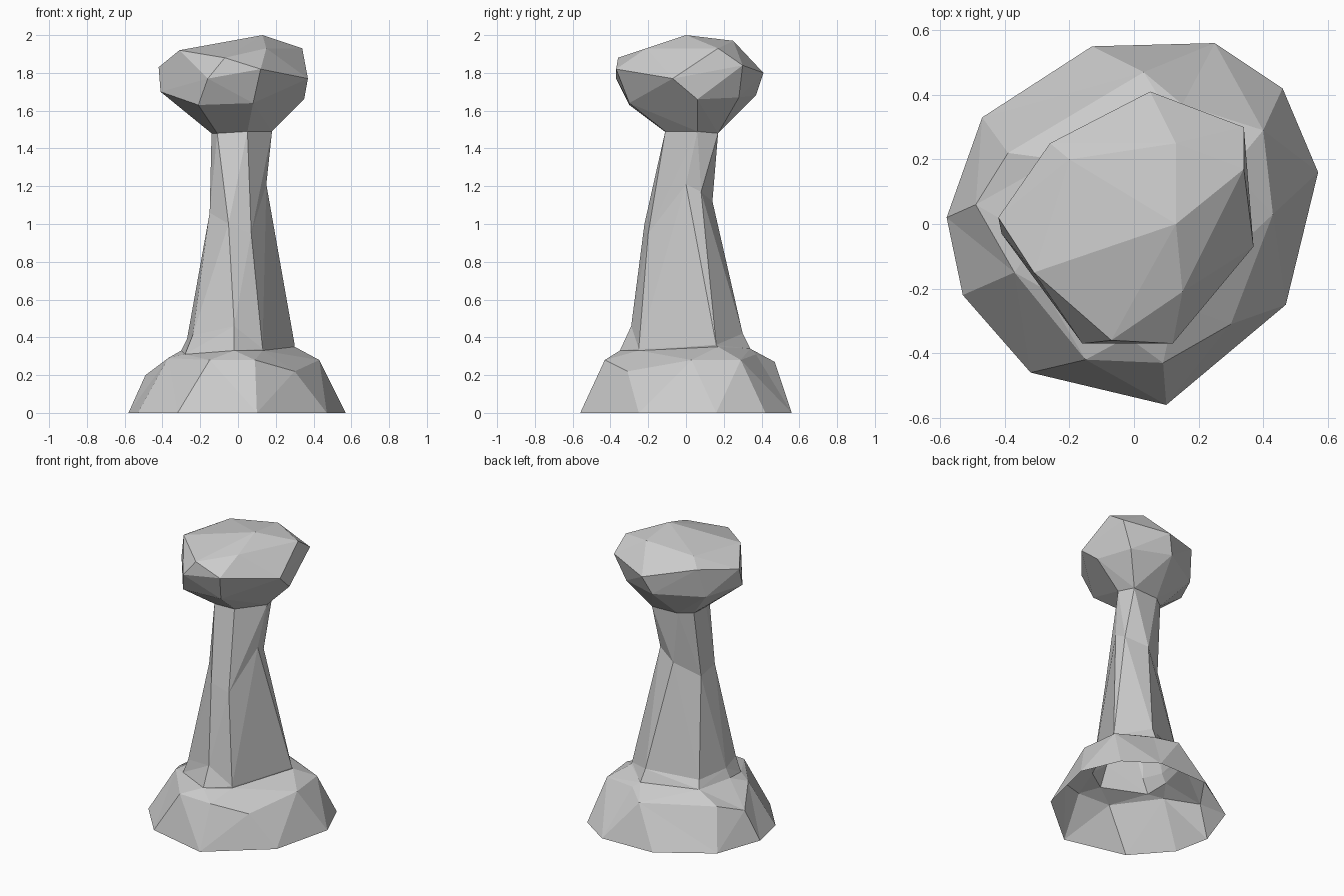
import bpy, bmesh
from math import atan2, tau
from mathutils import Vector

default_cube = bpy.data.objects.get("Cube")
if default_cube:
    bpy.data.objects.remove(default_cube, do_unlink=True)

stone = bpy.data.materials.new("grey stone")
stone.use_nodes = True
stone.diffuse_color = (0.6, 0.6, 0.6, 1)
stone.node_tree.nodes["Principled BSDF"].inputs["Base Color"].default_value = stone.diffuse_color


def finish(bm, name):
    """Turn a bmesh into a flat-shaded stone object."""
    bmesh.ops.recalc_face_normals(bm, faces=bm.faces)
    mesh = bpy.data.meshes.new(name)
    bm.to_mesh(mesh)
    bm.free()
    mesh.materials.append(stone)
    part = bpy.data.objects.new(name, mesh)
    bpy.context.collection.objects.link(part)
    return part


def add_ring(bm, points):
    """Add corners counter-clockwise as (angle, vertex), repeating the first at the end."""
    points = [Vector(p) for p in points]
    centre = sum(points, Vector()) / len(points)
    ring = [(atan2(p.y - centre.y, p.x - centre.x), bm.verts.new(p)) for p in points]
    ring.sort(key=lambda corner: corner[0])
    first_angle, first_vert = ring[0]
    return ring + [(first_angle + tau, first_vert)]


def zip_rings(bm, lower, upper):
    """Join two rings with triangles, always stepping to the next corner by angle."""
    i = j = 0
    while i < len(lower) - 1 or j < len(upper) - 1:
        low, high = lower[i][1], upper[j][1]
        low_done, high_done = i == len(lower) - 1, j == len(upper) - 1
        if high_done or (not low_done and lower[i + 1][0] < upper[j + 1][0]):
            i += 1
            bm.faces.new((low, lower[i][1], high))
        else:
            j += 1
            bm.faces.new((low, upper[j][1], high))


def rough_shell(name, *rings):
    """Build an open faceted shell through a stack of rings."""
    bm = bmesh.new()
    loops = [add_ring(bm, ring) for ring in rings]
    for lower, upper in zip(loops, loops[1:]):
        zip_rings(bm, lower, upper)
    return finish(bm, name)


def boulder(name, points):
    """Build a closed faceted rock as the hull of its corners."""
    bm = bmesh.new()
    for p in points:
        bm.verts.new(p)
    hull = bmesh.ops.convex_hull(bm, input=bm.verts)
    spare = set(hull["geom_interior"]) | set(hull["geom_unused"])
    bmesh.ops.delete(bm, geom=[v for v in spare if isinstance(v, bmesh.types.BMVert)], context="VERTS")
    return finish(bm, name)


# Outline on the ground
foot = [(x, y, 0) for x, y in (
    (-.13, .55), (.25, .56), (.46, .42), (.57, .16), (.47, -.25),
    (.1, -.56), (-.32, -.46), (-.53, -.22), (-.58, .02), (-.47, .33))]

# Edge where the base turns inward
shoulder = [
    (.03, .47, .27), (.15, .37, .31), (.4, .29, .28), (.43, .03, .28), (.3, -.31, .22),
    (.09, -.43, .28), (-.15, -.42, .28), (-.37, -.15, .29), (-.49, .06, .2), (-.39, .22, .26)]

# Small ledge around the shaft
ledge = [
    (.13, -.25, .33), (.3, .17, .35), (.11, .34, .34), (-.24, .2, .33),
    (-.3, -.05, .33), (-.28, -.2, .31), (-.02, -.35, .33)]

# Rings of the shaft
shaft_foot = [
    (.13, -.25, .34), (.3, .16, .36), (.1, .3, .42), (-.22, .17, .38),
    (-.27, -.05, .39), (-.24, -.2, .41), (-.02, -.29, .46)]
waist = [
    (.07, -.2, .95), (.15, 0, 1.21), (.14, .08, 1.17), (0, .14, 1.12),
    (-.15, .05, 1.03), (-.15, -.1, 1.06), (-.05, -.22, 1)]
neck = [
    (.05, -.11, 1.49), (.18, .06, 1.49), (.14, .17, 1.48), (-.05, .16, 1.48),
    (-.13, .1, 1.48), (-.14, -.02, 1.48), (-.11, -.1, 1.48)]

# Corners of the head, by height
head_low = [
    (-.41, -.03, 1.7), (-.21, -.3, 1.63), (.08, -.3, 1.64), (.35, .06, 1.66),
    (.26, .28, 1.67), (0, .37, 1.68), (-.29, .2, 1.67)]
head_middle = [
    (-.42, .02, 1.83), (-.16, -.37, 1.77), (.12, -.37, 1.82), (.37, -.07, 1.77),
    (.34, .3, 1.84), (.05, .41, 1.8), (-.26, .25, 1.87)]
head_top = [
    (-.31, -.15, 1.92), (-.07, -.36, 1.88), (.15, -.21, 1.93), (.13, 0, 2),
    (.34, .17, 1.93), (.13, .25, 1.97), (-.2, .2, 1.93)]

rough_shell("base", foot, shoulder, ledge, shaft_foot)
rough_shell("shaft", shaft_foot, waist, neck)
boulder("head", neck + head_low + head_middle + head_top)
